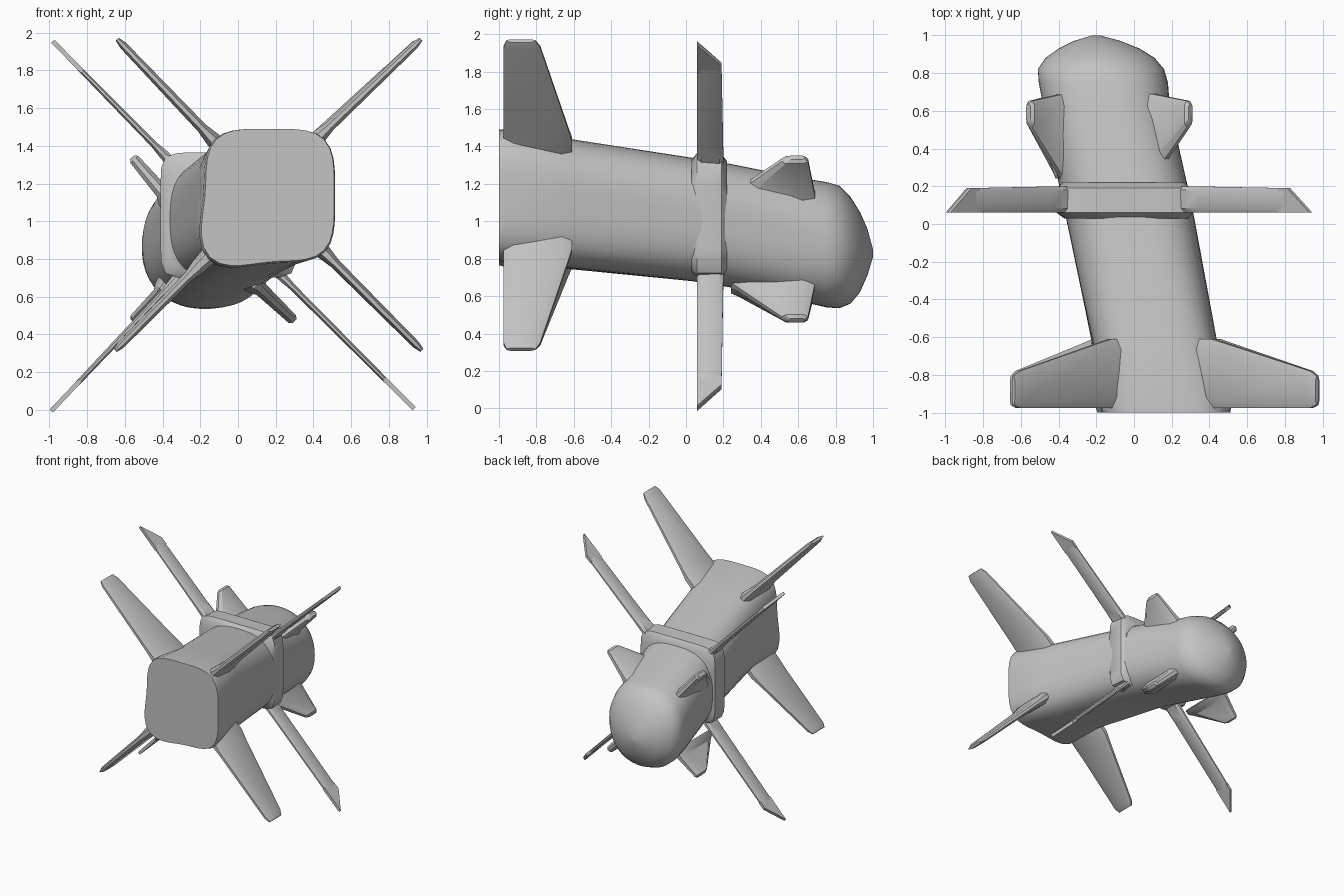
import bpy, bmesh, math
from mathutils import Vector

if "Cube" in bpy.data.objects:
    bpy.data.objects.remove(bpy.data.objects["Cube"], do_unlink=True)

grey = bpy.data.materials.new("light grey")
grey.use_nodes = True
colour = (0.55, 0.55, 0.55, 1)
grey.diffuse_color = colour
grey.node_tree.nodes["Principled BSDF"].inputs["Base Color"].default_value = colour


def loft(name, rings, angle=40):
    """Skin a list of matching rings and cap both ends."""
    bm = bmesh.new()
    loops = [[bm.verts.new(p) for p in ring] for ring in rings]
    n = len(loops[0])
    for a, b in zip(loops, loops[1:]):
        for i in range(n):
            j = (i + 1) % n
            bm.faces.new((a[i], a[j], b[j], b[i]))
    bm.faces.new(loops[0])
    bm.faces.new(loops[-1])
    bmesh.ops.recalc_face_normals(bm, faces=bm.faces)
    mesh = bpy.data.meshes.new(name)
    bm.to_mesh(mesh)
    bm.free()
    mesh.materials.append(grey)
    obj = bpy.data.objects.new(name, mesh)
    bpy.context.collection.objects.link(obj)
    bpy.ops.object.select_all(action='DESELECT')
    obj.select_set(True)
    bpy.context.view_layer.objects.active = obj
    bpy.ops.object.shade_smooth_by_angle(angle=math.radians(angle))
    return obj


def section(y, x0, x1, z0, z1, power, pull=0, n=48):
    """Rounded square ring; pull stretches its lower right corner."""
    ring = []
    for i in range(n):
        t = math.tau * i / n
        c, s = math.cos(t), math.sin(t)
        r = (abs(c) ** power + abs(s) ** power) ** (-1 / power)
        r *= 1 + pull * max(0, math.cos(t - math.radians(225))) ** 6
        ring.append(Vector(((x0 + x1) / 2 + c * r * (x1 - x0) / 2, y,
                            (z0 + z1) / 2 + s * r * (z1 - z0) / 2)))
    return ring


# Slanted body, squarish at the tail and round at the nose
loft("body", [section(*s) for s in (
    (-1.0, -0.17, 0.51, 0.79, 1.49, 4, 0.12),
    (-0.97, -0.18, 0.515, 0.78, 1.49, 4, 0.12),
    (-0.62, -0.22, 0.44, 0.75, 1.44, 3.2, 0.05),
    (0.03, -0.36, 0.32, 0.68, 1.34, 2.8),
    (0.22, -0.40, 0.28, 0.65, 1.31, 2.8),
    (0.62, -0.48, 0.19, 0.57, 1.23, 2.6),
    (0.75, -0.505, 0.18, 0.54, 1.21, 2.4),
    (0.82, -0.51, 0.16, 0.535, 1.19, 2.2),
    (0.88, -0.47, 0.11, 0.56, 1.13, 2.1),
    (0.93, -0.40, 0.03, 0.62, 1.05, 2),
    (0.97, -0.32, -0.07, 0.71, 0.96, 2),
    (1.0, -0.22, -0.18, 0.81, 0.85, 2))])

# Square collar that carries the long fins
loft("collar", [section(*s) for s in (
    (0.03, -0.37, 0.29, 0.72, 1.33, 6),
    (0.06, -0.41, 0.31, 0.70, 1.365, 9),
    (0.19, -0.41, 0.30, 0.70, 1.36, 9),
    (0.22, -0.38, 0.27, 0.72, 1.32, 6))])


def blade(name, root, tip, root_y, tip_y, thick):
    """Flat fin from root (x, z) to tip (x, z) with a flared foot."""
    a, b = Vector((root[0], 0, root[1])), Vector((tip[0], 0, tip[1]))
    out = (b - a).normalized()
    side = out.cross(Vector((0, 1, 0)))
    rings = []
    for f, t, inset in ((-0.18, 1.8, 0), (0, 1.5, 0), (0.12, 1, 0),
                        (0.94, 0.75, 0), (1, 0.4, 0.015)):
        k = min(1, max(0, f))
        y0 = root_y[0] + (tip_y[0] - root_y[0]) * k + inset
        y1 = root_y[1] + (tip_y[1] - root_y[1]) * k - inset
        edge, h = (y1 - y0) * 0.15, thick * t / 2
        c = a + (b - a) * f
        rings.append([c + Vector((0, y, 0)) + side * s for y, s in (
            (y0, h * 0.4), (y0 + edge, h), (y1 - edge, h), (y1, h * 0.4),
            (y1, -h * 0.4), (y1 - edge, -h), (y0 + edge, -h), (y0, -h * 0.4))])
    return loft(name, rings, 30)


corners = ("upper_right", "upper_left", "lower_left", "lower_right")

# Swept tail fins
for name, root, tip in zip(corners,
        ((-0.13, 1.43), (0.42, 1.44), (0.45, 0.84), (-0.21, 0.76)),
        ((-0.64, 1.965), (0.97, 1.965), (0.975, 0.315), (-0.65, 0.315))):
    blade("tail_fin_" + name, root, tip, (-0.975, -0.61), (-0.975, -0.79), 0.055)

# Long narrow middle fins with slanted ends
for name, root, tip in zip(corners,
        ((-0.39, 1.35), (0.29, 1.35), (0.22, 0.72), (-0.33, 0.69)),
        ((-0.87, 1.84), (0.82, 1.84), (0.82, 0.12), (-0.88, 0.11))):
    blade("middle_fin_" + name, root, tip, (0.06, 0.2), (0.06, 0.19), 0.035)
    point = Vector(tip) + (Vector(tip) - Vector(root)).normalized() * 0.16
    c, e = Vector((tip[0], 0.06, tip[1])), Vector((point.x, 0.06, point.y))
    side = (e - c).normalized().cross(Vector((0, 1, 0))) * 0.012
    back = c - (e - c) * 0.4
    base = [back, back + Vector((0, 0.13, 0)), c + Vector((0, 0.13, 0)), e]
    loft("middle_fin_end_" + name,
         [[p - side for p in base], [p + side for p in base]], 30)

# Short triangular nose fins
for name, root, tip in zip(corners,
        ((-0.38, 1.13), (0.10, 1.14), (0.10, 0.66), (-0.40, 0.63)),
        ((-0.56, 1.34), (0.30, 1.34), (0.30, 0.47), (-0.56, 0.47))):
    blade("nose_fin_" + name, root, tip, (0.24, 0.69), (0.53, 0.65), 0.075)
